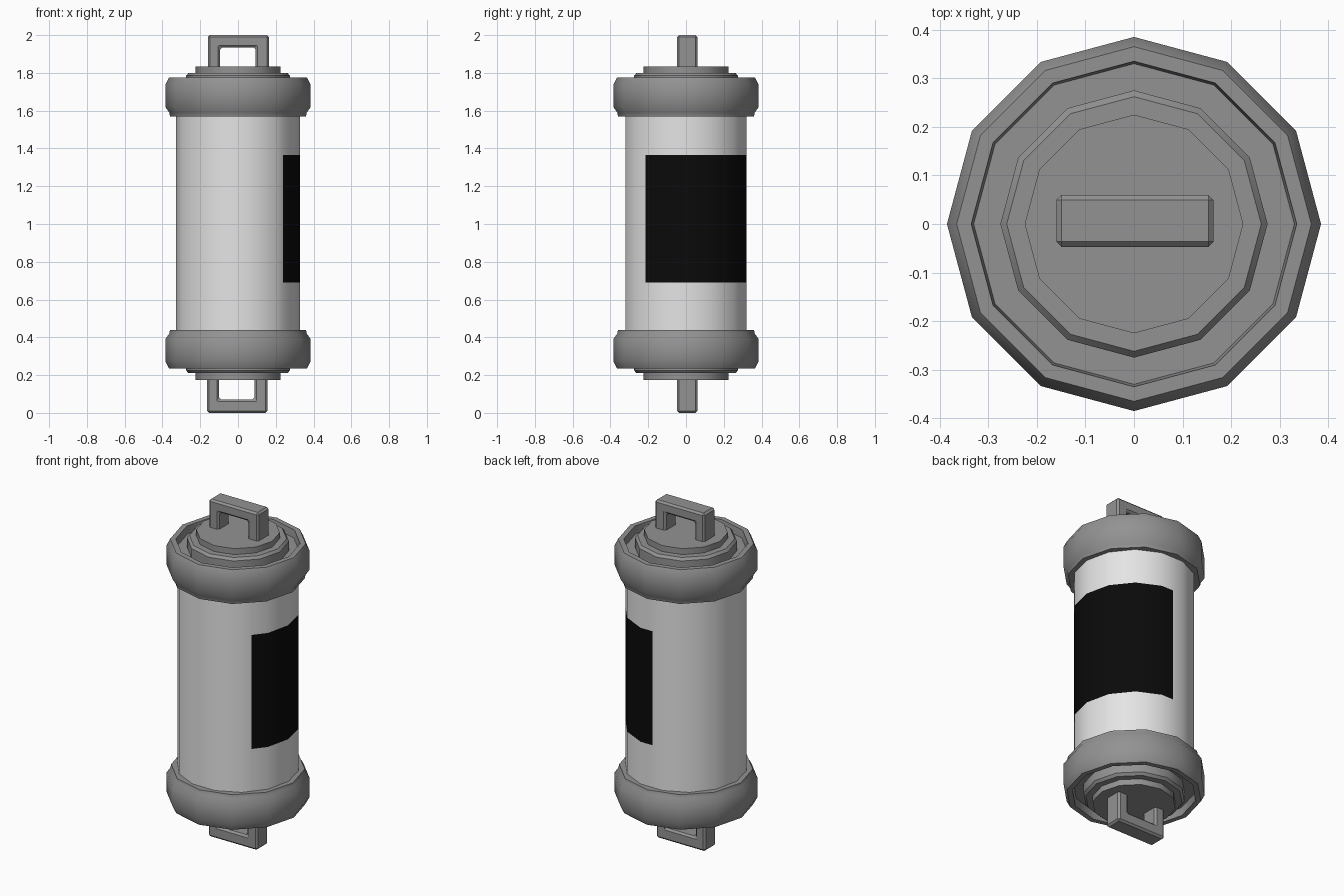
import bpy, bmesh, math

if "Cube" in bpy.data.objects:
    bpy.data.objects.remove(bpy.data.objects["Cube"])


def material(name, v):
    m = bpy.data.materials.new(name)
    m.diffuse_color = (v, v, v, 1)
    m.use_nodes = True
    m.node_tree.nodes["Principled BSDF"].inputs["Base Color"].default_value = m.diffuse_color
    return m


GREY = material("mid grey", 0.29)
WHITE = material("off white", 0.78)
BLACK = material("black", 0.003)


def finish(bm, name, mats, smooth=None):
    bmesh.ops.recalc_face_normals(bm, faces=bm.faces)
    me = bpy.data.meshes.new(name)
    bm.to_mesh(me)
    bm.free()
    ob = bpy.data.objects.new(name, me)
    bpy.context.collection.objects.link(ob)
    for m in mats:
        me.materials.append(m)
    if smooth:
        bpy.ops.object.select_all(action='DESELECT')
        ob.select_set(True)
        bpy.context.view_layer.objects.active = ob
        bpy.ops.object.shade_smooth_by_angle(angle=math.radians(smooth))
    return ob


# Canister body: 14-sided tube with label edges cut into it
SIDES, R = 14, 0.329
STEP = 2 * math.pi / SIDES
LABEL_A = (math.radians(-42), math.radians(91))
LABEL_Z = (0.69, 1.365)


def wall_point(a):
    r = R * math.cos(STEP / 2) / math.cos(a % STEP - STEP / 2)
    return r * math.cos(a), r * math.sin(a)


angles = sorted([i * STEP - math.pi for i in range(SIDES)] + list(LABEL_A))
levels = [0.42, *LABEL_Z, 1.59]
bm = bmesh.new()
rings = [[bm.verts.new((*wall_point(a), z)) for a in angles] for z in levels]
n = len(angles)
for j in range(3):
    for i in range(n):
        k = (i + 1) % n
        f = bm.faces.new((rings[j][i], rings[j][k], rings[j + 1][k], rings[j + 1][i]))
        mid = (angles[i] + (angles[k] if k else math.pi)) / 2
        f.material_index = int(j == 1 and LABEL_A[0] < mid < LABEL_A[1])
finish(bm, "canister_body", [WHITE, BLACK], 35)

# End caps: lathed 12-sided profile, mirrored for the bottom
MID_Z = 1.005
PROFILE = [(0.31, 1.57), (0.36, 1.57), (0.364, 1.59), (0.385, 1.62), (0.385, 1.735),
           (0.365, 1.775), (0.335, 1.775), (0.33, 1.73), (0.275, 1.73), (0.275, 1.785),
           (0.262, 1.80), (0.225, 1.80), (0.225, 1.835)]


def end_cap(name, flip):
    bm = bmesh.new()
    loops = []
    for r, z in PROFILE:
        z = 2 * MID_Z - z if flip else z
        loops.append([bm.verts.new((r * math.cos(i * math.pi / 6), r * math.sin(i * math.pi / 6), z))
                      for i in range(12)])
    for a, b in zip(loops, loops[1:]):
        for i in range(12):
            k = (i + 1) % 12
            bm.faces.new((a[i], a[k], b[k], b[i]))
    bm.faces.new(loops[-1])
    bm.faces.new(loops[0])
    finish(bm, name, [GREY], 38)


end_cap("top_cap", False)
end_cap("bottom_cap", True)


# Handles: U-shaped outline, extruded and chamfered
def handle(name, x0, x1, i0, i1, root, inner, tip):
    pts = [(x0, root), (x0, tip), (x1, tip), (x1, root),
           (i1, root), (i1, inner), (i0, inner), (i0, root)]
    bm = bmesh.new()
    face = bm.faces.new([bm.verts.new((x, -0.047, z)) for x, z in pts])
    ext = bmesh.ops.extrude_face_region(bm, geom=[face])
    moved = [v for v in ext["geom"] if isinstance(v, bmesh.types.BMVert)]
    bmesh.ops.translate(bm, verts=moved, vec=(0, 0.107, 0))
    ob = finish(bm, name, [GREY])
    bev = ob.modifiers.new("chamfer", 'BEVEL')
    bev.width = 0.011
    bev.segments = 1


handle("top_handle", -0.16, 0.164, -0.095, 0.093, 1.815, 1.935, 2.0)
handle("bottom_handle", -0.165, 0.157, -0.1, 0.088, 0.195, 0.072, 0.0)
